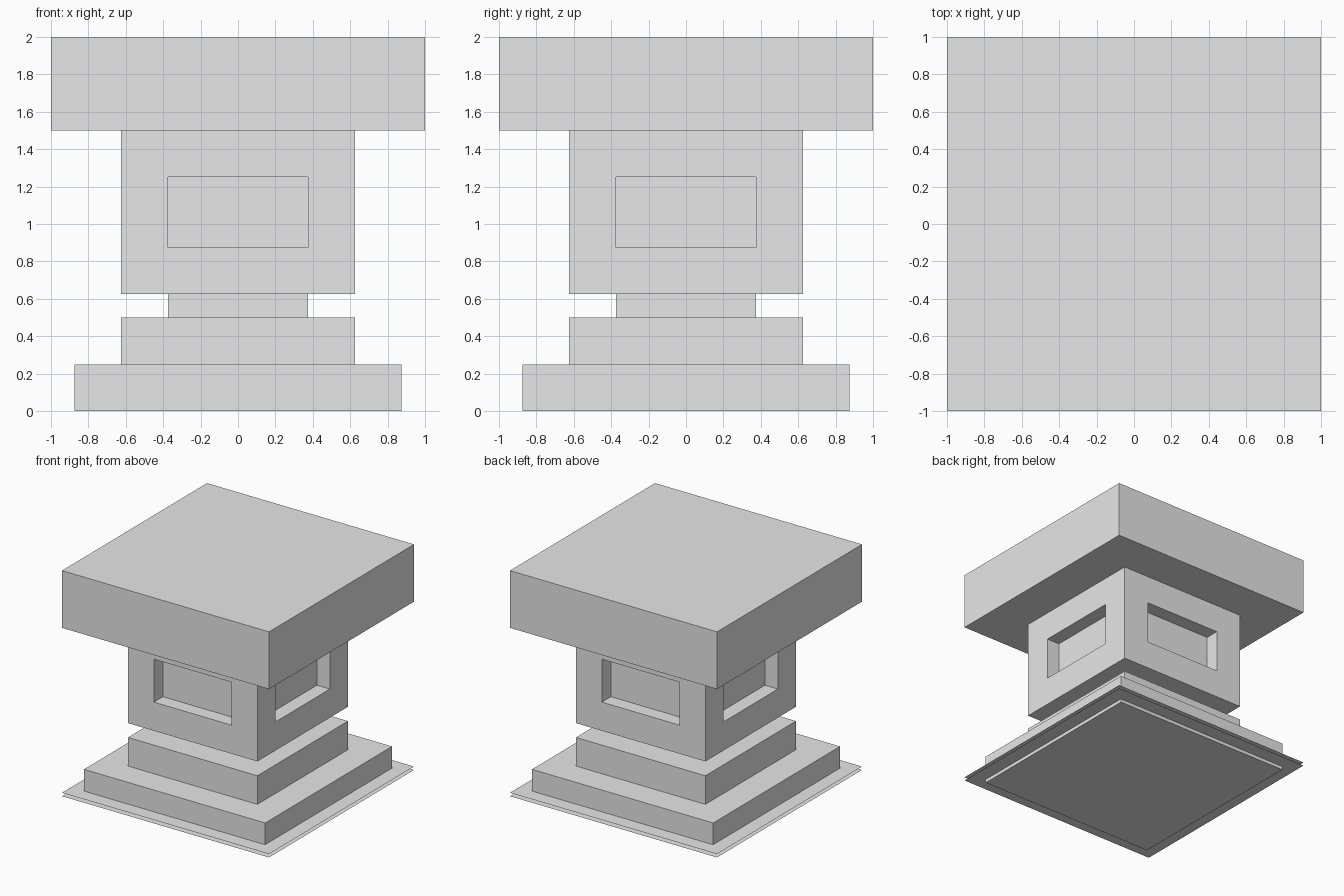
import bpy
import bmesh
from mathutils import Vector

if "Cube" in bpy.data.objects:
    bpy.data.objects.remove(bpy.data.objects["Cube"], do_unlink=True)

GREY = (0.8, 0.8, 0.8, 1.0)
stone = bpy.data.materials.new("plain_grey")
stone.use_nodes = True
stone.diffuse_color = GREY
stone.node_tree.nodes["Principled BSDF"].inputs["Base Color"].default_value = GREY


def add_object(name, bm):
    mesh = bpy.data.meshes.new(name)
    bm.to_mesh(mesh)
    bm.free()
    mesh.materials.append(stone)
    obj = bpy.data.objects.new(name, mesh)
    bpy.context.collection.objects.link(obj)
    return obj


def box_mesh(half, bottom, top):
    bm = bmesh.new()
    bmesh.ops.create_cube(bm, size=1)
    bmesh.ops.scale(bm, vec=(2 * half, 2 * half, top - bottom), verts=bm.verts)
    bmesh.ops.translate(bm, vec=(0, 0, (bottom + top) / 2), verts=bm.verts)
    return bm


# Square tiers, from the ground up
for name, half, bottom, top in (
    ("base_step", 0.875, 0, 0.25),
    ("upper_step", 0.625, 0.25, 0.5),
    ("neck", 0.375, 0.5, 0.625),
    ("top_slab", 1, 1.5, 2),
):
    add_object(name, box_mesh(half, bottom, top))

# Two thin sheets around the foot
for name, height in (("lower_sheet", 0.03), ("upper_sheet", 0.06)):
    bm = bmesh.new()
    bmesh.ops.create_grid(bm, x_segments=1, y_segments=1, size=1)
    bmesh.ops.translate(bm, vec=(0, 0, height), verts=bm.verts)
    add_object(name, bm)

# Body with a rectangular recess in each side
BODY, WINDOW, DEPTH = 0.625, 0.375, 0.125
bm = box_mesh(BODY, 0.625, 1.5)
for face in [f for f in bm.faces if abs(f.normal.z) < 0.5]:
    inward = -face.normal.copy()
    # Inset the opening, then fit it to the window rectangle
    bmesh.ops.inset_individual(bm, faces=[face], thickness=0.1)
    middle = face.calc_center_median().z
    for v in face.verts:
        for axis in (0, 1):
            if abs(inward[axis]) < 0.5:
                v.co[axis] = WINDOW if v.co[axis] > 0 else -WINDOW
        v.co.z = 1.25 if v.co.z > middle else 0.875
    # Push the panel inwards, leaving recess walls
    panel = bmesh.ops.extrude_discrete_faces(bm, faces=[face])["faces"][0]
    bmesh.ops.translate(bm, vec=Vector(inward) * DEPTH, verts=panel.verts)
bmesh.ops.recalc_face_normals(bm, faces=bm.faces)
add_object("recessed_body", bm)
